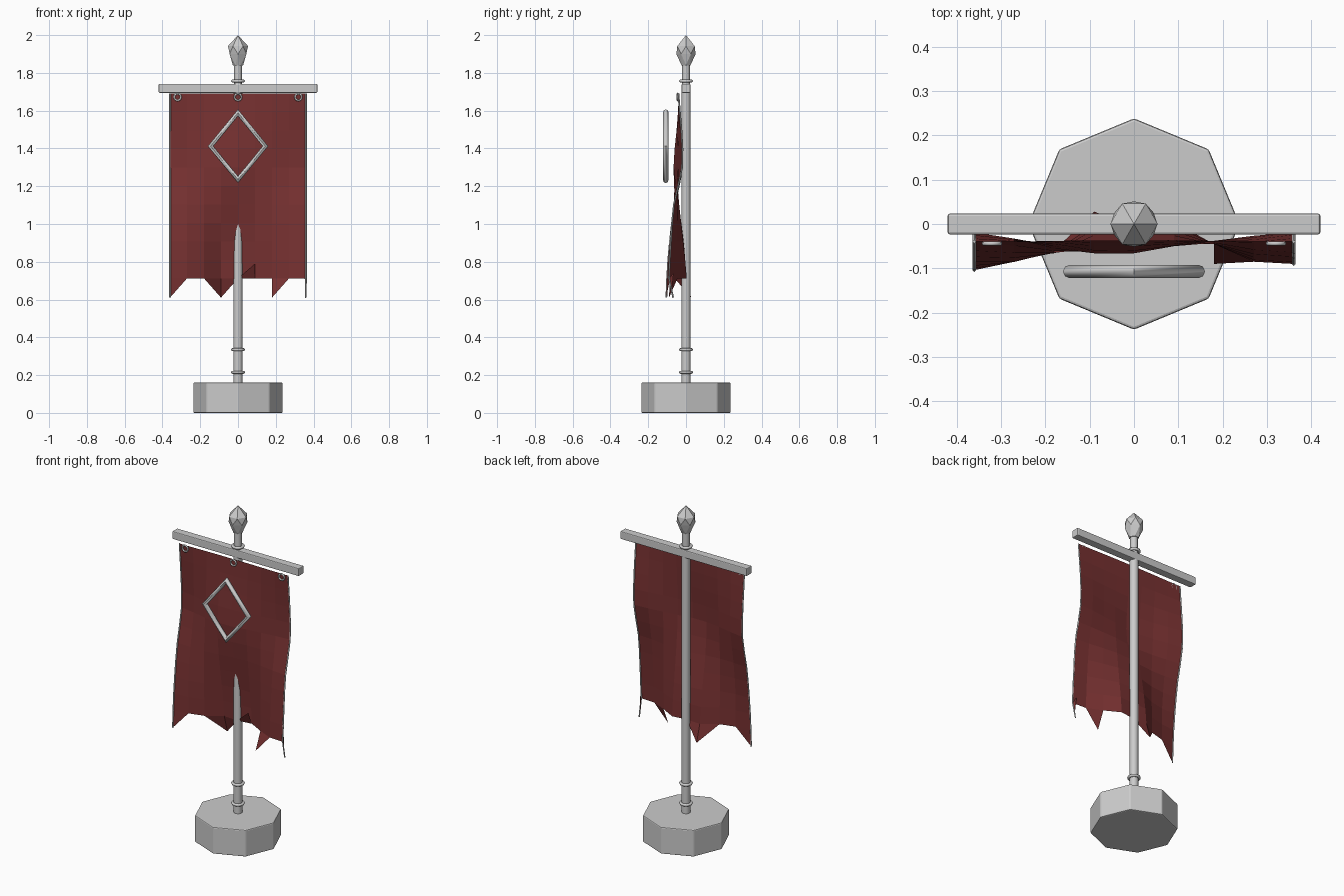
import bpy, bmesh, math

if "Cube" in bpy.data.objects:
    bpy.data.objects.remove(bpy.data.objects["Cube"])


def material(name, rgb):
    m = bpy.data.materials.new(name)
    m.diffuse_color = (*rgb, 1)
    m.use_nodes = True
    m.node_tree.nodes["Principled BSDF"].inputs["Base Color"].default_value = m.diffuse_color
    return m


GREY = material("pale_grey", (0.6, 0.6, 0.6))
RED = material("dark_red", (0.185, 0.031, 0.031))


def finish(name, mat, bevel=0, smooth=None):
    ob = bpy.context.object
    ob.name = name
    ob.data.materials.append(mat)
    if bevel:
        b = ob.modifiers.new("bevel", "BEVEL")
        b.width, b.segments = bevel, 2
    if smooth:
        bpy.ops.object.shade_smooth_by_angle(angle=math.radians(smooth))
    return ob


def cylinder(name, r, z0, z1, sides, **kw):
    bpy.ops.mesh.primitive_cylinder_add(vertices=sides, radius=r, depth=z1 - z0,
                                        location=(0, 0, (z0 + z1) / 2))
    return finish(name, GREY, **kw)


def ring(name, loc, major, minor, seg=20, rot=(0, 0, 0), scale=(1, 1, 1), smooth=50):
    bpy.ops.mesh.primitive_torus_add(location=loc, rotation=rot, major_radius=major,
                                     minor_radius=minor, major_segments=seg, minor_segments=8)
    bpy.context.object.scale = scale
    return finish(name, GREY, smooth=smooth)


def mesh_object(name, bm, mat):
    me = bpy.data.meshes.new(name)
    bm.to_mesh(me)
    bm.free()
    ob = bpy.data.objects.new(name, me)
    bpy.context.collection.objects.link(ob)
    me.materials.append(mat)
    return ob


# Stand and pole
cylinder("base", 0.238, 0, 0.16, 8, bevel=0.006)
cylinder("pole", 0.024, 0.15, 1.70, 12, smooth=40)
cylinder("pole_top", 0.021, 1.69, 1.86, 12, smooth=40)
for i, z in enumerate((0.215, 0.335, 1.757)):
    ring(f"pole_collar_{i}", (0, 0, z), 0.029, 0.008)

# Crossbar
bpy.ops.mesh.primitive_cube_add(size=1, location=(0, 0, 1.718))
bar = bpy.context.object
bar.scale = (0.84, 0.047, 0.047)
bpy.ops.object.transform_apply(location=False, rotation=False, scale=True)
finish("crossbar", GREY, bevel=0.005)

# Faceted finial: staggered rings closed by a point at the top
bm = bmesh.new()
N = 6
rings = []
for k, (r, z) in enumerate(((0.027, 1.84), (0.051, 1.90), (0.053, 1.942))):
    rings.append([bm.verts.new((r * math.cos(2 * math.pi * (j + k % 2 / 2) / N),
                                r * math.sin(2 * math.pi * (j + k % 2 / 2) / N), z))
                  for j in range(N)])
tip = bm.verts.new((0, 0, 2))
bm.faces.new(rings[0][::-1])
for k in range(2):
    a, b = rings[k], rings[k + 1]
    for j in range(N):
        n = (j + 1) % N
        if k == 0:
            bm.faces.new((a[j], a[n], b[j]))
            bm.faces.new((a[n], b[n], b[j]))
        else:
            bm.faces.new((a[j], b[n], b[j]))
            bm.faces.new((a[j], a[n], b[n]))
for j in range(N):
    bm.faces.new((rings[2][j], rings[2][(j + 1) % N], tip))
bmesh.ops.recalc_face_normals(bm, faces=bm.faces)
mesh_object("finial", bm, GREY)

# Cloth depth (y) at nine columns, for rows from top to bottom
DEPTH = [
    (-.040, -.040, -.038, -.037, -.037, -.037, -.038, -.040, -.040),
    (-.025, -.035, -.045, -.050, -.050, -.045, -.038, -.030, -.024),
    (-.020, -.035, -.055, -.066, -.066, -.050, -.040, -.028, -.021),
    (-.060, -.065, -.065, -.055, -.040, -.036, -.045, -.058, -.064),
    (-.085, -.084, -.065, -.025, -.012, -.015, -.045, -.075, -.080),
    (-.100, -.085, -.060, -.002, -.008, .004, -.045, -.085, -.090),
]
TOP, LOW, ROWS = 1.69, 0.712, 10


def depth(col, row):
    t = row / ROWS * (len(DEPTH) - 1)
    k = min(int(t), len(DEPTH) - 2)
    f = t - k
    p = [DEPTH[min(max(k + d, 0), len(DEPTH) - 1)][col] for d in (-1, 0, 1, 2)]
    return p[1] + .5 * f * (p[2] - p[0] + f * (2 * p[0] - 5 * p[1] + 4 * p[2] - p[3]
                                               + f * (3 * (p[1] - p[2]) + p[3] - p[0])))


# Cloth sheet with ragged teeth along the lower edge
bm = bmesh.new()
grid = [[bm.verts.new((-0.36 + 0.09 * c, depth(c, r), TOP + (LOW - TOP) * r / ROWS))
         for c in range(9)] for r in range(ROWS + 1)]
for r in range(ROWS):
    for c in range(8):
        bm.faces.new((grid[r][c], grid[r + 1][c], grid[r + 1][c + 1], grid[r][c + 1]))
low = grid[ROWS]
for a, b, p in ((0, 1, (-0.36, -0.104, 0.61)), (6, 7, (0.18, -0.09, 0.61))):
    bm.faces.new((low[a], bm.verts.new(p), low[b]))
mid = bm.verts.new((-0.09, 0.028, 0.61))
bm.faces.new((low[2], mid, low[3]))
bm.faces.new((low[3], mid, low[4]))
# Tooth folded up over the front
bm.faces.new((low[4], low[5], bm.verts.new((0.09, -0.032, 0.79))))
# Tooth twisted edge-on at the right corner
bm.faces.new((low[8], bm.verts.new((0.352, -0.066, 0.74)), bm.verts.new((0.356, -0.075, 0.65))))
mesh_object("cloth", bm, RED)

# Thin trim cords down both side edges
for name, c, end in (("left_trim", 0, (-0.36, -0.104, 0.61)), ("right_trim", 8, (0.358, -0.068, 0.61))):
    pts = [(-0.36 + 0.09 * c, depth(c, r), TOP + (LOW - TOP) * r / ROWS)
           for r in range(ROWS + 1)] + [end]
    cu = bpy.data.curves.new(name, "CURVE")
    cu.dimensions = "3D"
    cu.bevel_depth, cu.bevel_resolution, cu.use_fill_caps = 0.0045, 0, True
    sp = cu.splines.new("POLY")
    sp.points.add(len(pts) - 1)
    for q, p in zip(sp.points, pts):
        q.co = (*p, 1)
    ob = bpy.data.objects.new(name, cu)
    bpy.context.collection.objects.link(ob)
    cu.materials.append(GREY)

# Eyelets along the top edge and the diamond emblem frame
UP = (math.pi / 2, 0, 0)
for i, x in enumerate((-0.32, 0, 0.32)):
    ring(f"eyelet_{i}", (x, -0.044, 1.672), 0.018, 0.005, seg=12, rot=UP)
ring("diamond_frame", (0, -0.107, 1.412), 0.145, 0.015, seg=4, rot=UP,
     scale=(1, 1.22, 1), smooth=50)
